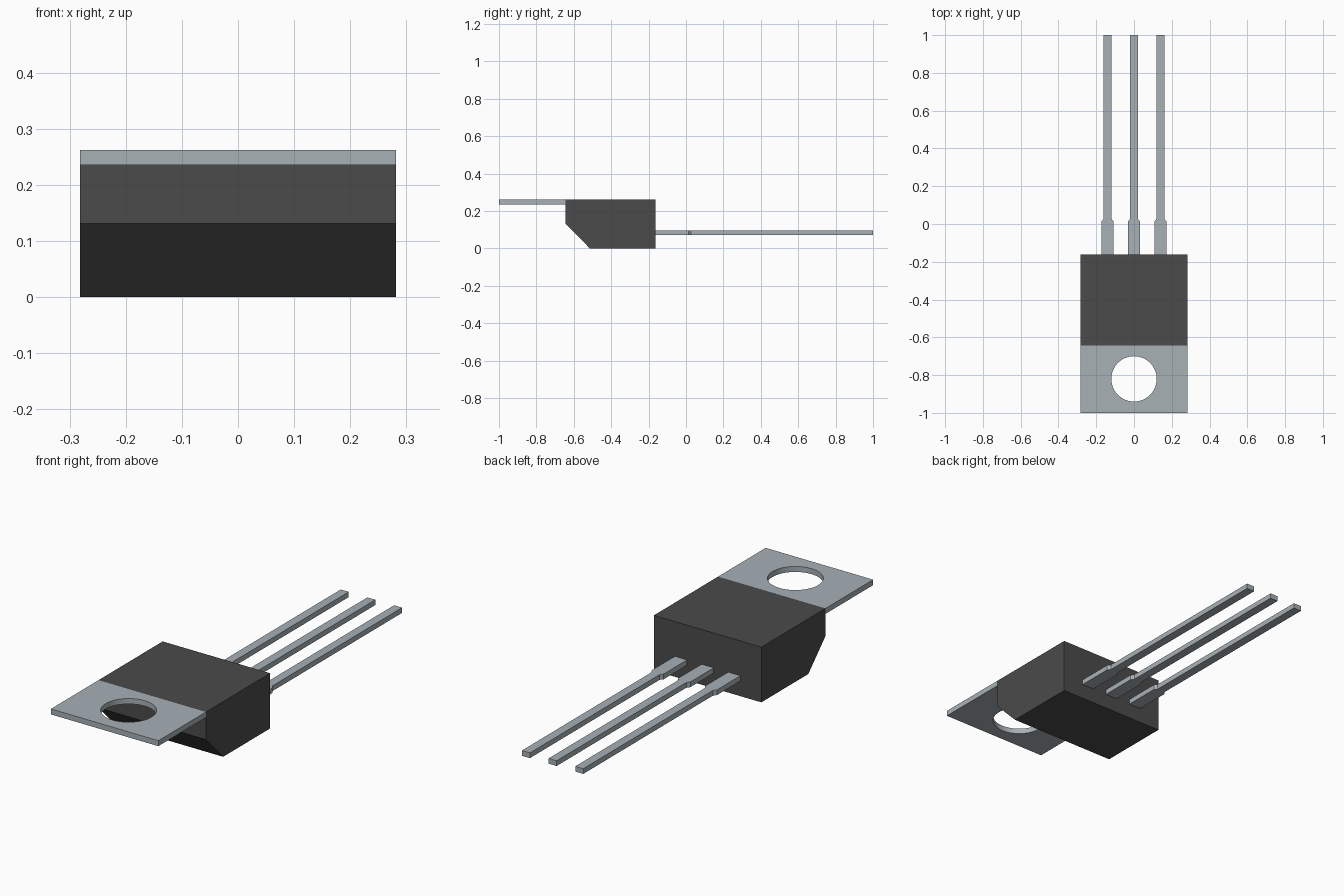
import bpy, bmesh
from math import cos, sin, tau, radians
from mathutils import Vector

cube = bpy.data.objects.get("Cube")
if cube:
    bpy.data.objects.remove(cube, do_unlink=True)


def make_material(name, rgb):
    mat = bpy.data.materials.new(name)
    mat.use_nodes = True
    mat.diffuse_color = (*rgb, 1)
    mat.node_tree.nodes["Principled BSDF"].inputs["Base Color"].default_value = (*rgb, 1)
    return mat


def prism(name, loops, sweep, mat):
    """Fill closed outlines (later ones are holes) and extrude along sweep."""
    bm = bmesh.new()
    edges = []
    for loop in loops:
        verts = [bm.verts.new(p) for p in loop]
        edges += [bm.edges.new((verts[i - 1], verts[i])) for i in range(len(verts))]
    if len(loops) == 1:
        bm.faces.new(verts)
    else:
        bmesh.ops.triangle_fill(bm, edges=edges, use_beauty=True, use_dissolve=False)
    result = bmesh.ops.extrude_face_region(bm, geom=bm.faces[:])
    moved = [g for g in result["geom"] if isinstance(g, bmesh.types.BMVert)]
    bmesh.ops.translate(bm, verts=moved, vec=Vector(sweep))
    bmesh.ops.recalc_face_normals(bm, faces=bm.faces[:])
    mesh = bpy.data.meshes.new(name)
    bm.to_mesh(mesh)
    bm.free()
    mesh.materials.append(mat)
    obj = bpy.data.objects.new(name, mesh)
    bpy.context.collection.objects.link(obj)
    return obj


plastic = make_material("dark plastic", (0.07, 0.07, 0.07))
metal = make_material("grey metal", (0.39, 0.44, 0.47))

HALF, TOP = 0.282, 0.262
FRONT, BACK = -0.643, -0.162

# Plastic body: side profile with a chamfered lower front edge
profile = [(FRONT, TOP), (BACK, TOP), (BACK, 0), (-0.514, 0), (FRONT, 0.131)]
prism("body", [[(-HALF, y, z) for y, z in profile]], (2 * HALF, 0, 0), plastic)

# Metal mounting tab with a round hole
TAB_Z = 0.236
outline = [(-HALF, -1, TAB_Z), (HALF, -1, TAB_Z), (HALF, FRONT, TAB_Z), (-HALF, FRONT, TAB_Z)]
steps = 64
hole = [(0.12 * cos(tau * i / steps), -0.82 + 0.12 * sin(tau * i / steps), TAB_Z)
        for i in range(steps)]
tab = prism("mounting_tab", [outline, hole], (0, 0, TOP - TAB_Z), metal)
bpy.context.view_layer.objects.active = tab
tab.select_set(True)
bpy.ops.object.shade_smooth_by_angle(angle=radians(30))
tab.select_set(False)

# Three leads: wide at the root, stepping in to a narrow pin
half_outline = [(0.032, BACK), (0.032, 0.013), (0.021, 0.027), (0.021, 1)]
for name, cx in (("right_lead", -0.14), ("middle_lead", 0), ("left_lead", 0.14)):
    loop = [(cx + w, y, 0.072) for w, y in half_outline]
    loop += [(cx - w, y, 0.072) for w, y in reversed(half_outline)]
    prism(name, [loop], (0, 0, 0.025), metal)
